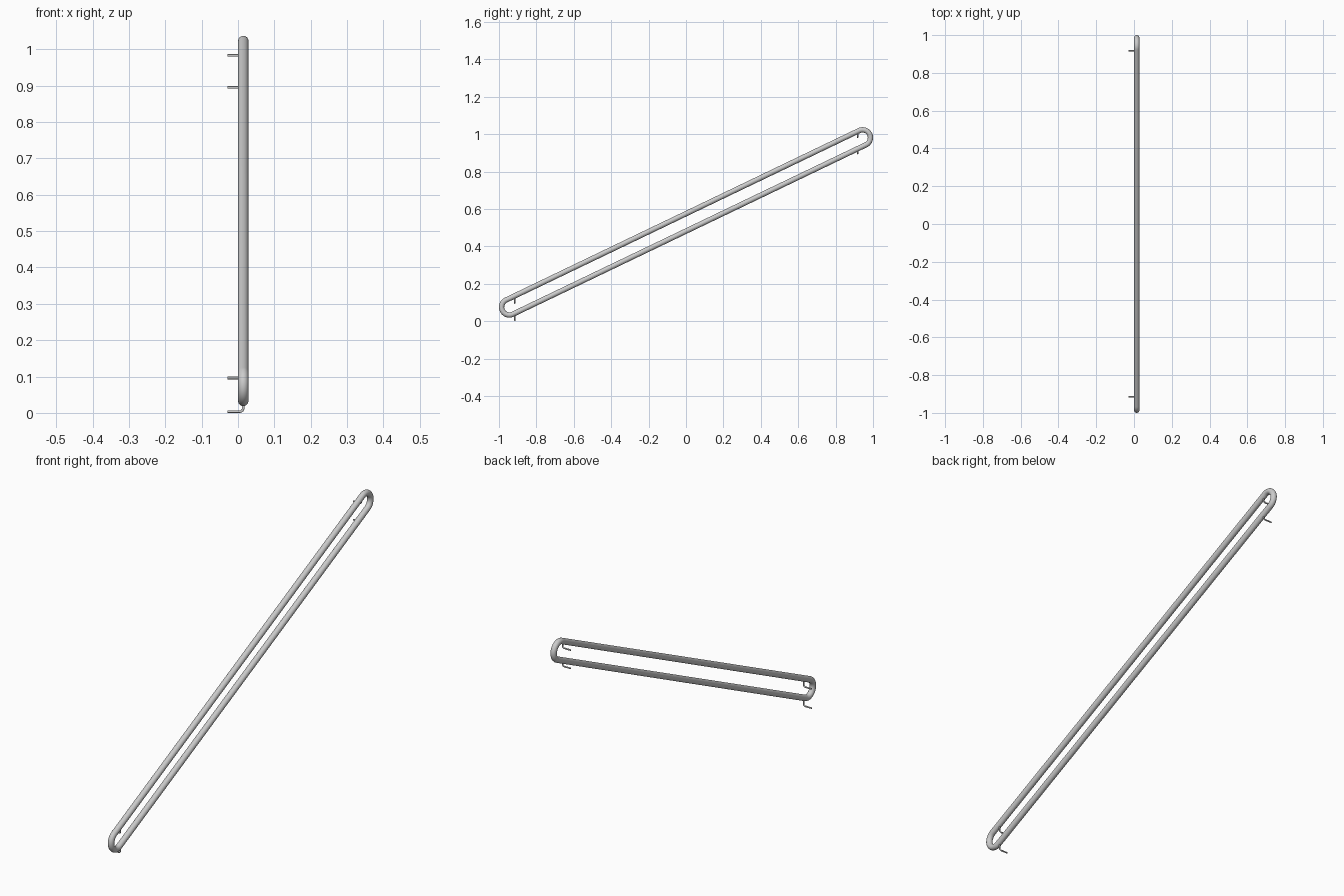
import bpy, math
from mathutils import Vector

if "Cube" in bpy.data.objects:
    bpy.data.objects.remove(bpy.data.objects["Cube"])

X = 0.0145          # rail centre plane
TUBE = 0.0142       # rail tube radius
BEND = 0.042        # end loop centreline radius
LOW, HIGH = Vector((X, -0.944, 0.075)), Vector((X, 0.944, 0.981))
ROD = 0.0035        # bracket rod radius


def sweep(name, points, radius, cyclic, sides):
    """Round tube along a path, converted to a smooth mesh."""
    curve = bpy.data.curves.new(name, 'CURVE')
    curve.dimensions = '3D'
    curve.bevel_depth = radius
    curve.bevel_resolution = sides // 2 - 2
    curve.use_fill_caps = not cyclic
    spline = curve.splines.new('POLY')
    spline.points.add(len(points) - 1)
    for p, co in zip(spline.points, points):
        p.co = (*co, 1)
    spline.use_cyclic_u = cyclic
    obj = bpy.data.objects.new(name, curve)
    bpy.context.collection.objects.link(obj)
    bpy.ops.object.select_all(action='DESELECT')
    obj.select_set(True)
    bpy.context.view_layer.objects.active = obj
    bpy.ops.object.convert(target='MESH')
    bpy.ops.object.shade_smooth_by_angle(angle=math.radians(40))
    return obj


# Sloping double handrail: stadium loop with a half-round bend at each end
slope = math.atan2(HIGH.z - LOW.z, HIGH.y - LOW.y)
path = []
for centre, start in ((HIGH, slope - math.pi / 2), (LOW, slope + math.pi / 2)):
    for i in range(25):
        a = start + math.pi * i / 24
        path.append(centre + Vector((0, math.cos(a), math.sin(a))) * BEND)
sweep("handrail_loop", path, TUBE, True, 24)

# L-shaped wall brackets: down from each bar, then bent towards the wall
mid_z = (LOW.z + HIGH.z) / 2
bar_offset = BEND / math.cos(slope)
r = 0.010
for name, y, side, z in (("lower_bracket_bottom", -0.915, -1, ROD),
                         ("upper_bracket_bottom", -0.915, 1, 0.096),
                         ("lower_bracket_top", 0.918, -1, 0.895),
                         ("upper_bracket_top", 0.918, 1, 0.983)):
    bar_z = mid_z + y * math.tan(slope) + side * bar_offset
    pts = [(X, y, bar_z)]
    for i in range(9):
        a = math.pi / 2 * i / 8
        pts.append((X - r + r * math.cos(a), y, z + r - r * math.sin(a)))
    pts.append((-0.029, y, z))
    sweep(name, pts, ROD, False, 12)
